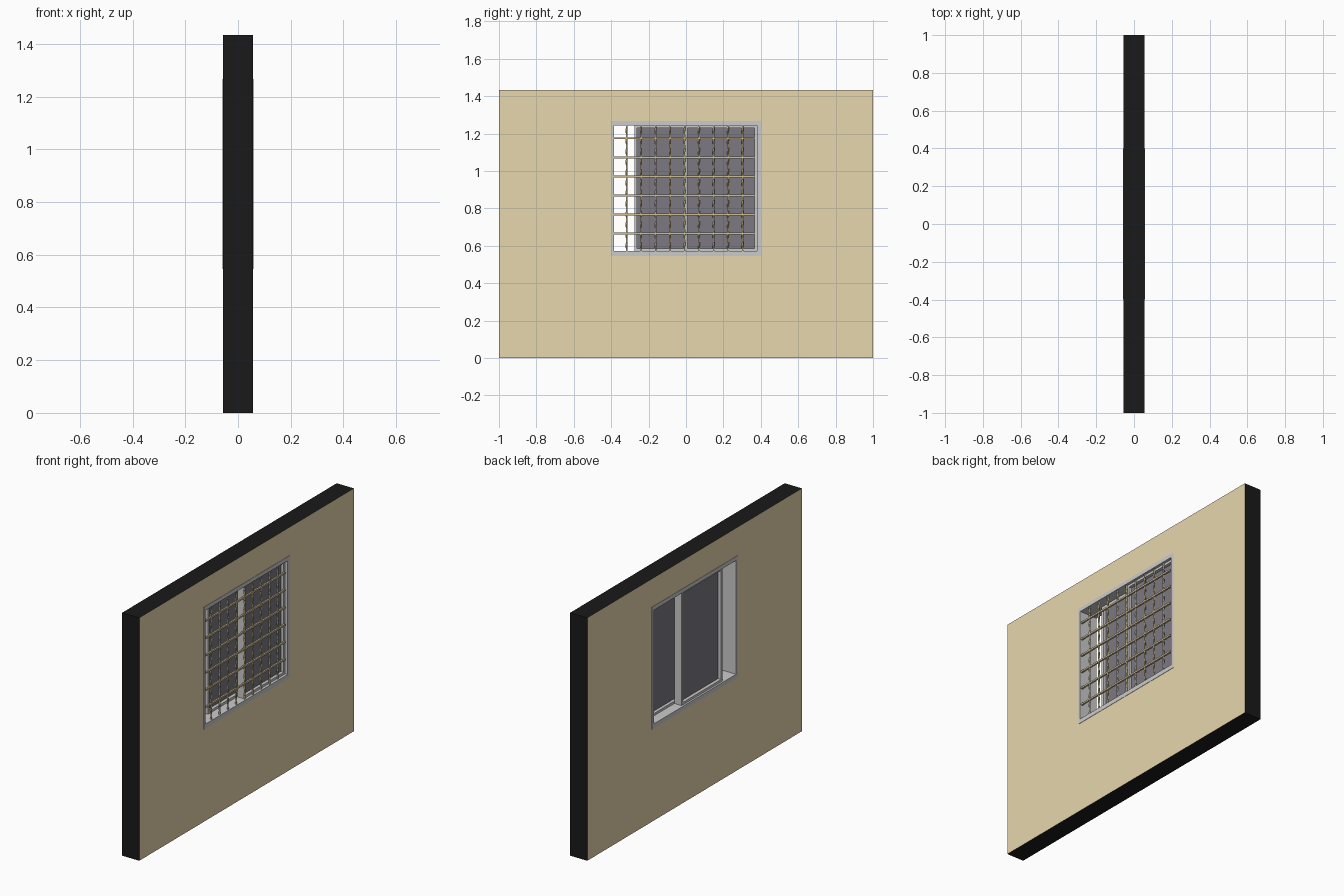
import bpy, bmesh, math
from mathutils import Matrix

if "Cube" in bpy.data.objects:
    bpy.data.objects.remove(bpy.data.objects["Cube"])


def material(name, rgb):
    m = bpy.data.materials.new(name)
    m.diffuse_color = (*rgb, 1)
    m.use_nodes = True
    m.node_tree.nodes["Principled BSDF"].inputs["Base Color"].default_value = m.diffuse_color
    return m


TAN = material("tan_plaster", (0.80, 0.68, 0.42))
BLACK = material("black_edge", (0.01, 0.01, 0.01))
GLASS = material("dark_glass", (0.20, 0.19, 0.22))
BAR = material("bar_metal", (0.62, 0.52, 0.30))


def finish(name, bm, *mats):
    bmesh.ops.recalc_face_normals(bm, faces=bm.faces)
    me = bpy.data.meshes.new(name)
    bm.to_mesh(me)
    bm.free()
    for m in mats:
        me.materials.append(m)
    ob = bpy.data.objects.new(name, me)
    bpy.context.collection.objects.link(ob)
    return ob


def ring(name, outer, inner, x0, x1, *mats):
    """Rectangular frame; rectangles are (y0, y1, z0, z1), depth x0..x1."""
    bm = bmesh.new()

    def loop(r, x):
        y0, y1, z0, z1 = r
        return [bm.verts.new((x, y, z)) for y, z in ((y0, z0), (y1, z0), (y1, z1), (y0, z1))]
    loops = [loop(outer, x0), loop(outer, x1), loop(inner, x1), loop(inner, x0)]
    for k in range(4):
        a, b = loops[k], loops[(k + 1) % 4]
        for i in range(4):
            j = (i + 1) % 4
            f = bm.faces.new((a[i], a[j], b[j], b[i]))
            if len(mats) > 1 and k == 0:
                f.material_index = 1
    return finish(name, bm, *mats)


def box(name, y0, y1, z0, z1, x0, x1, *mats):
    bm = bmesh.new()
    mat = Matrix.Translation(((x0 + x1) / 2, (y0 + y1) / 2, (z0 + z1) / 2)) @ \
        Matrix.Diagonal((x1 - x0, y1 - y0, z1 - z0, 1))
    bmesh.ops.create_cube(bm, size=1, matrix=mat)
    return finish(name, bm, *mats)


def twisted_bar(name, x, y, z0, z1, half, turns, steps, *mats):
    bm = bmesh.new()
    prev = None
    for s in range(steps + 1):
        t = s / steps
        a0 = turns * math.tau * t + math.pi / 4
        cur = [bm.verts.new((x + half * math.cos(a0 + k * math.pi / 2),
                             y + half * math.sin(a0 + k * math.pi / 2),
                             z0 + (z1 - z0) * t)) for k in range(4)]
        if prev:
            for k in range(4):
                j = (k + 1) % 4
                bm.faces.new((prev[k], prev[j], cur[j], cur[k]))
        else:
            bm.faces.new(cur)
        prev = cur
    bm.faces.new(prev)
    return finish(name, bm, *mats)


def sash(name, y0, y1, x0, x1):
    """Thin deep frame with a recessed pane."""
    z0, z1, t = 0.572, 1.243, 0.014
    ring(name + "_frame", (y0, y1, z0, z1), (y0 + t, y1 - t, z0 + t, z1 - t), x0, x1)
    xm = (x0 + x1) / 2
    box(name + "_pane", y0 + t, y1 - t, z0 + t, z1 - t, xm - 0.003, xm + 0.003, GLASS)


# Wall slab with window opening, dark on the cut edges
ring("wall", (-1, 1, 0, 1.433), (-0.39, 0.39, 0.56, 1.255), -0.056, 0.056, TAN, BLACK)

# Window casing lining the opening, slightly proud of both faces
ring("window_casing", (-0.4, 0.4, 0.546, 1.266), (-0.384, 0.38, 0.572, 1.243), -0.058, 0.058)

# Fixed sash in front, sliding sash behind and partly open
sash("fixed_sash", -0.006, 0.38, 0.0, 0.042)
sash("sliding_sash", -0.275, 0.108, -0.047, -0.002)

# Security grille: plain horizontals and twisted verticals
for i in range(6):
    z = 0.665 + 0.102 * i
    box(f"grille_rail_{i}", -0.386, 0.366, z - 0.005, z + 0.005, 0.043, 0.053, BAR)
for i in range(9):
    twisted_bar(f"grille_bar_{i}", 0.047, -0.317 + 0.0775 * i, 0.572, 1.243, 0.0055, 3, 48, BAR)
